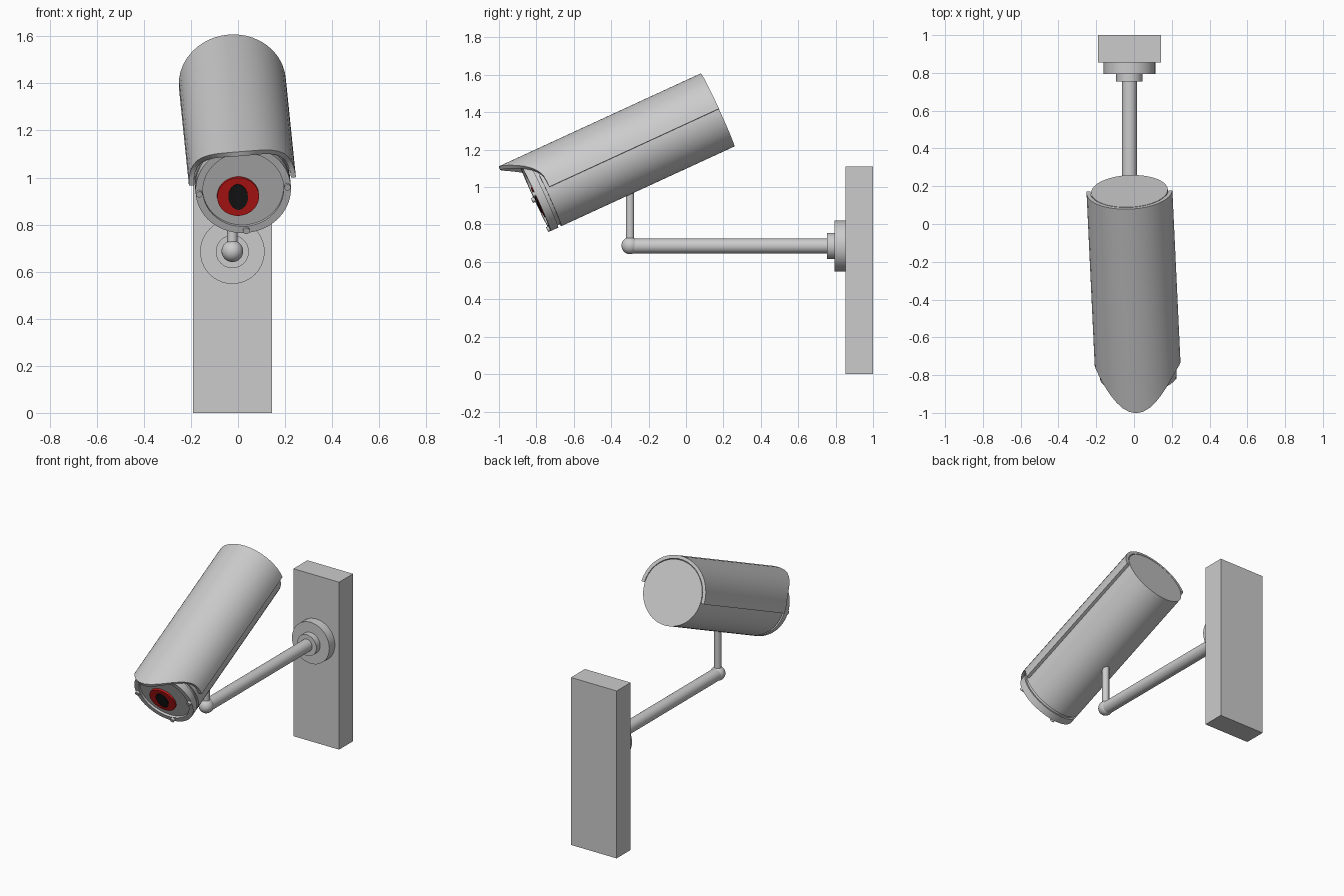
import bpy, bmesh, math
from mathutils import Matrix, Vector

if "Cube" in bpy.data.objects:
    bpy.data.objects.remove(bpy.data.objects["Cube"])

X0 = -0.024  # bracket centre line


def finish(name, bm, matrix, color=None, angle=35):
    bmesh.ops.remove_doubles(bm, verts=bm.verts, dist=1e-5)
    bmesh.ops.recalc_face_normals(bm, faces=bm.faces)
    me = bpy.data.meshes.new(name)
    bm.to_mesh(me)
    bm.free()
    ob = bpy.data.objects.new(name, me)
    bpy.context.collection.objects.link(ob)
    ob.matrix_world = matrix
    if color:
        mat = bpy.data.materials.new(name + "_colour")
        mat.diffuse_color = color
        mat.use_nodes = True
        mat.node_tree.nodes["Principled BSDF"].inputs["Base Color"].default_value = mat.diffuse_color
        me.materials.append(mat)
    bpy.ops.object.select_all(action='DESELECT')
    ob.select_set(True)
    bpy.context.view_layer.objects.active = ob
    bpy.ops.object.shade_smooth_by_angle(angle=math.radians(angle))
    return ob


def lathe(name, profile, matrix, n=40, color=None):
    """Revolve (distance forward, radius) points about the local -y axis."""
    bm = bmesh.new()
    vs = [bm.verts.new((r, -u, 0)) for u, r in profile]
    es = [bm.edges.new(p) for p in zip(vs, vs[1:])]
    bmesh.ops.spin(bm, geom=vs + es, cent=(0, 0, 0), axis=(0, 1, 0),
                   angle=2 * math.pi, steps=n, use_merge=True)
    return finish(name, bm, matrix, color)


def rod(r, a, b):
    return [(a, 0), (a, r), (b, r), (b, 0)]


# Wall block
bm = bmesh.new()
bmesh.ops.create_cube(bm, size=1)
bmesh.ops.scale(bm, vec=(0.335, 0.146, 1.11), verts=bm.verts)
finish("wall_block", bm, Matrix.Translation((X0, 0.927, 0.555)))

# Stepped flange and horizontal arm
arm = Matrix.Translation((X0, 0.855, 0.685))
lathe("wall_flange", [(-0.005, 0), (-0.005, 0.137), (0.06, 0.137), (0.06, 0.07),
                      (0.1, 0.07), (0.1, 0)], arm)
lathe("horizontal_arm", rod(0.04, 0.09, 1.158), arm, 24)

# Elbow ball and upright post
bm = bmesh.new()
bmesh.ops.create_uvsphere(bm, u_segments=24, v_segments=16, radius=0.046)
elbow = Matrix.Translation((X0, -0.299, 0.687))
finish("elbow_ball", bm, elbow)
lathe("upright_post", rod(0.022, 0, 0.34),
      elbow @ Matrix.Rotation(math.radians(-90), 4, 'X'), 20)

# Camera frame: origin at the rear centre, forward is local -y
cam = (Matrix.Translation((X0, 0.174, 1.401))
       @ Matrix.Rotation(math.radians(2.7), 4, 'Z')
       @ Matrix.Rotation(math.radians(24.7), 4, 'X')
       @ Matrix.Rotation(math.radians(-5), 4, 'Y'))

# Housing tube and front bezel
lathe("camera_housing", rod(0.203, 0, 1.02), cam, 48)
lathe("front_bezel", [(1.01, 0), (1.01, 0.19), (1.038, 0.19), (1.038, 0.203),
                      (1.083, 0.203), (1.083, 0.172), (1.068, 0.172), (1.068, 0)], cam, 48)

# Bezel screws
for i, a in enumerate((0, 180, 270)):
    t = math.radians(a)
    pos = Matrix.Translation((0.188 * math.cos(t), 0, 0.188 * math.sin(t)))
    lathe(f"bezel_screw_{i + 1}", rod(0.014, 1.07, 1.097), cam @ pos, 12)

# Lens disc and slit pupil
eye = cam @ Matrix.Translation((-0.024, 0, -0.033))
lathe("lens_disc", rod(0.089, 1.06, 1.08), eye, 32, (0.65, 0.01, 0.01, 1))
bm = bmesh.new()
half = [(0.042 * math.cos(t), 0.06 * math.sin(t) * (1 - 0.06 * math.cos(t)))
        for t in [math.radians(-90 + 18 * k) for k in range(11)]]
loop = half + [(-x, z) for x, z in half[-2:0:-1]]
face = bm.faces.new([bm.verts.new((x, -1.07, z)) for x, z in loop])
ext = bmesh.ops.extrude_face_region(bm, geom=[face])
bmesh.ops.translate(bm, vec=(0, -0.015, 0),
                    verts=[v for v in ext["geom"] if isinstance(v, bmesh.types.BMVert)])
finish("lens_pupil", bm, eye, (0.01, 0.01, 0.01, 1))

# Half-round sun hood with a pointed front brim
bm = bmesh.new()
N = 20
rows = []
for k in range(N + 1):
    a = -90 + 180 * k / N
    t = math.radians(a)
    brim = 0.5 * (1 + math.cos(math.pi * min(abs(a) / 78, 1)))
    front = 1.0 + 0.19 * brim
    rows.append([[bm.verts.new((r * math.sin(t), -u, r * math.cos(t)))
                  for r, u in ((0.228, 0), (0.228, front), (0.207, front), (0.207, 0))]][0])
for a, b in zip(rows, rows[1:]):
    for j in range(4):
        bm.faces.new((a[j], a[(j + 1) % 4], b[(j + 1) % 4], b[j]))
bm.faces.new(rows[0])
bm.faces.new(rows[-1])
finish("sun_hood", bm, cam)
